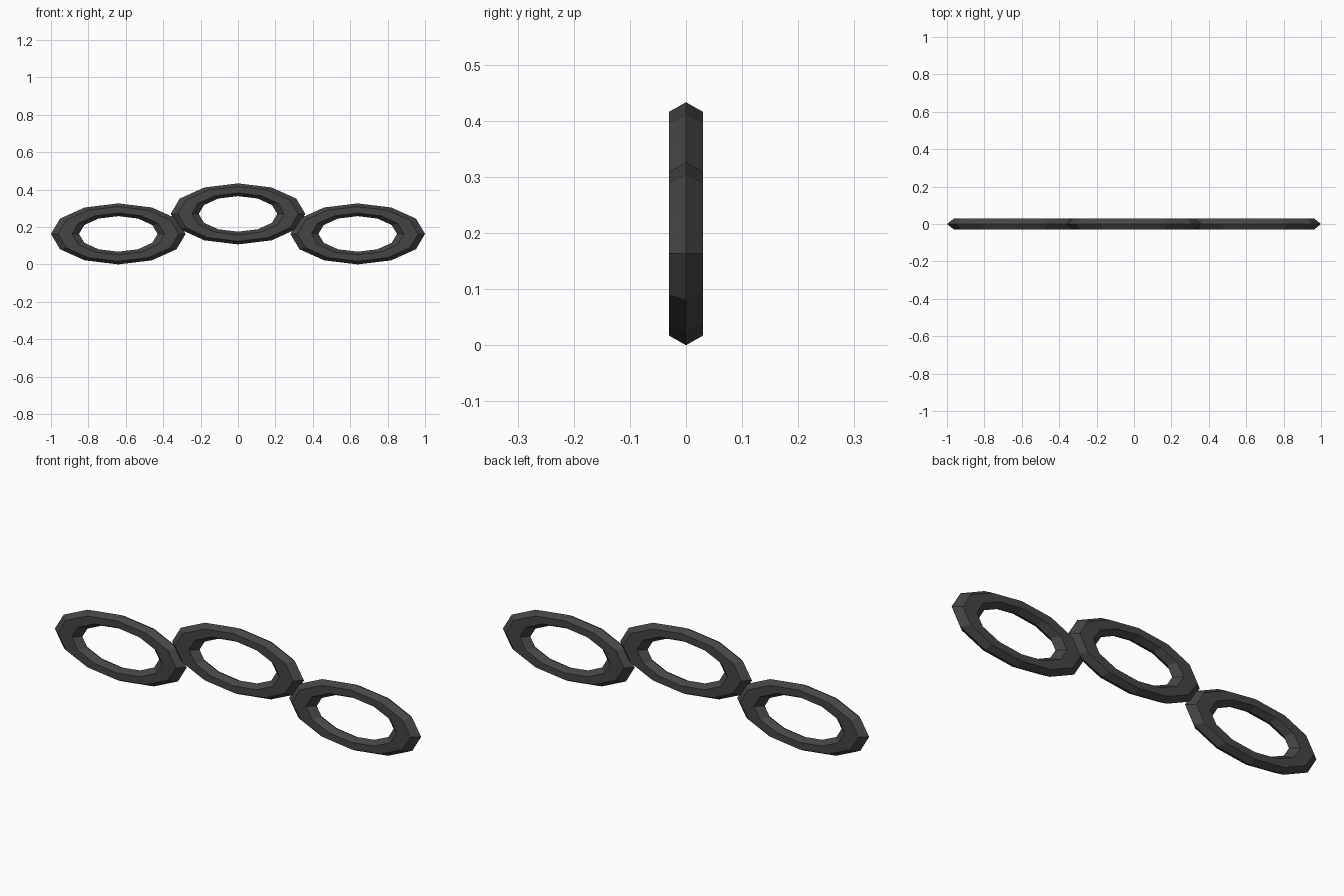
import bpy
from math import pi

if "Cube" in bpy.data.objects:
    bpy.data.objects.remove(bpy.data.objects["Cube"], do_unlink=True)

# Single dark grey material
grey = (0.06, 0.06, 0.06, 1)
mat = bpy.data.materials.new("dark grey")
mat.use_nodes = True
mat.diffuse_color = grey
mat.node_tree.nodes["Principled BSDF"].inputs["Base Color"].default_value = grey

HALF_WIDTH, HALF_HEIGHT, HALF_DEPTH = 0.36, 0.163, 0.03
TUBE = 0.075


def ring(name, x, z):
    """Flat-shaded oval ring with a hexagonal section, standing upright."""
    bpy.ops.mesh.primitive_torus_add(
        major_segments=12, minor_segments=6,
        major_radius=HALF_WIDTH - TUBE, minor_radius=TUBE,
        location=(x, 0, z), rotation=(pi / 2, 0, 0))
    obj = bpy.context.object
    obj.name = name
    obj.scale = (1, HALF_HEIGHT / HALF_WIDTH, HALF_DEPTH / (TUBE * 0.866))
    bpy.ops.object.transform_apply(location=False, rotation=True, scale=True)
    bpy.ops.object.shade_flat()
    obj.data.materials.append(mat)


# Raised middle ring overlapping two lower side rings
ring("middle_ring", 0, 0.27)
ring("left_ring", 0.64, HALF_HEIGHT)
ring("right_ring", -0.64, HALF_HEIGHT)
